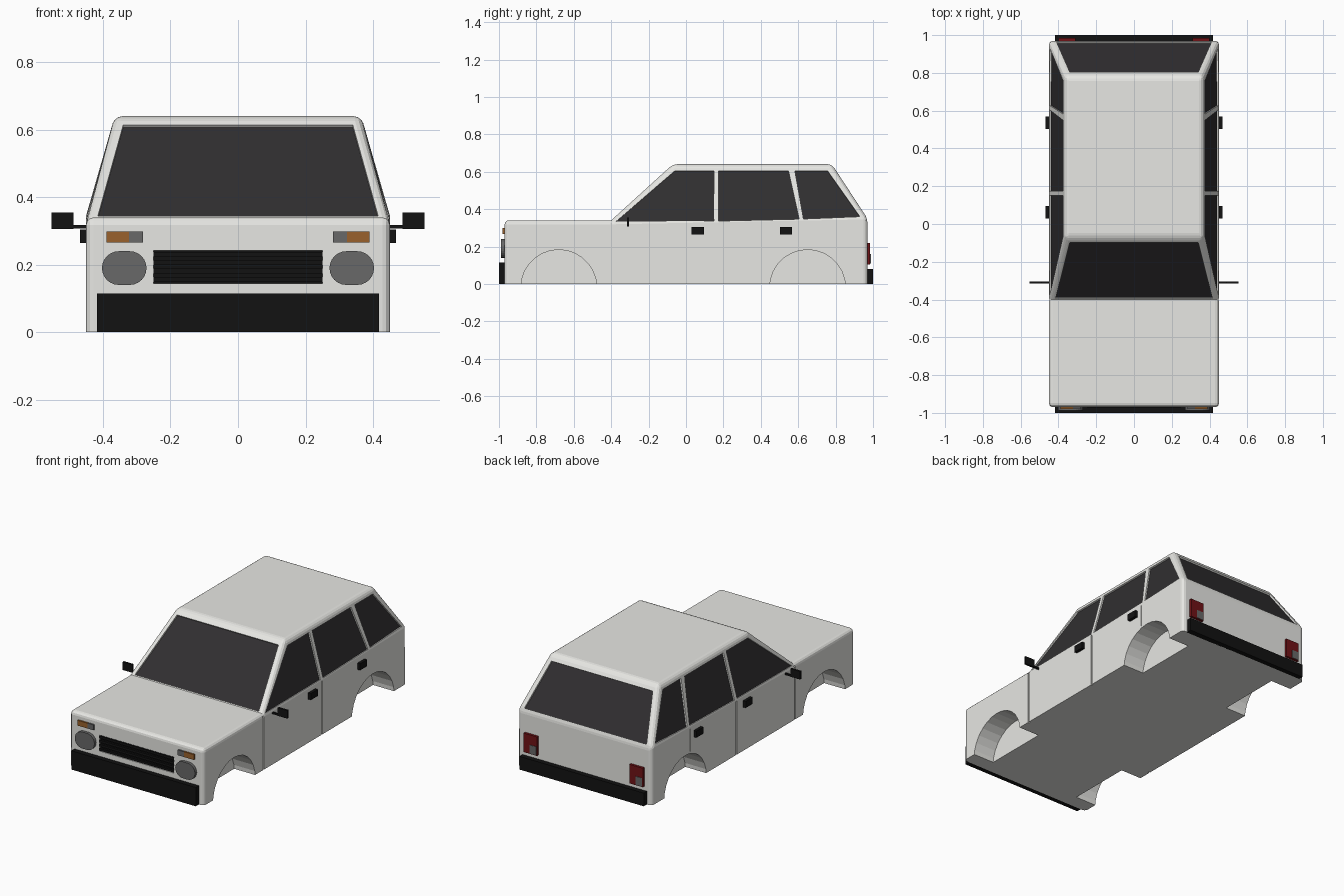
import bpy, bmesh
from math import cos, sin, pi
from mathutils import Vector as V

if "Cube" in bpy.data.objects:
    bpy.data.objects.remove(bpy.data.objects["Cube"])


def material(name, r, g, b):
    m = bpy.data.materials.new(name)
    m.diffuse_color = (r, g, b, 1)
    m.use_nodes = True
    m.node_tree.nodes["Principled BSDF"].inputs["Base Color"].default_value = m.diffuse_color
    return m


white = material("white_paint", 0.80, 0.80, 0.77)
glass = material("dark_glass", 0.03, 0.028, 0.03)
black = material("black_trim", 0.006, 0.006, 0.006)
lens = material("grey_lens", 0.14, 0.14, 0.14)
amber = material("amber_lens", 0.32, 0.12, 0.025)
red = material("red_lens", 0.16, 0.006, 0.008)


def finish(name, bm, mat=None):
    me = bpy.data.meshes.new(name)
    bm.to_mesh(me)
    bm.free()
    ob = bpy.data.objects.new(name, me)
    bpy.context.collection.objects.link(ob)
    if mat:
        me.materials.append(mat)
    return ob


def prism(bm, pts, vec):
    """Closed solid: polygon pts swept along vec."""
    a = [bm.verts.new(p) for p in pts]
    b = [bm.verts.new(V(p) + V(vec)) for p in pts]
    n = len(a)
    fs = [bm.faces.new(a), bm.faces.new(b)]
    fs += [bm.faces.new((a[i], a[(i + 1) % n], b[(i + 1) % n], b[i])) for i in range(n)]
    bmesh.ops.recalc_face_normals(bm, faces=fs)


def add_box(bm, x0, x1, y0, y1, z0, z1):
    prism(bm, [(x0, y0, z0), (x1, y0, z0), (x1, y1, z0), (x0, y1, z0)], (0, 0, z1 - z0))


def box(name, mat, *ranges, mirror=False):
    bm = bmesh.new()
    add_box(bm, *ranges)
    if mirror:
        add_box(bm, -ranges[1], -ranges[0], *ranges[2:])
    return finish(name, bm, mat)


# Body shell: lower tub plus tapered cabin
bm = bmesh.new()
profile = [(-.97, 0, .45), (.97, 0, .45), (.97, .35, .45), (.78, .64, .365),
           (-.07, .64, .365), (-.40, .34, .45), (-.97, .34, .45)]
L = [bm.verts.new((-x, y, z)) for y, z, x in profile]
R = [bm.verts.new((x, y, z)) for y, z, x in profile]
for s in (L, R):
    bm.faces.new([s[i] for i in (0, 1, 2, 5, 6)])
    bm.faces.new([s[i] for i in (5, 2, 3, 4)])
for i in range(7):
    j = (i + 1) % 7
    bm.faces.new((L[i], L[j], R[j], R[i]))
bmesh.ops.recalc_face_normals(bm, faces=bm.faces)
edges = [e for e in bm.edges if e.calc_face_angle_signed() > 0.4
         and max(v.co.z for v in e.verts) > 0.01]
bmesh.ops.bevel(bm, geom=edges, offset=.022, segments=3, profile=.5, affect='EDGES')
body = finish("body", bm, white)

# Windows: each gets a recess cutter and a pane
cut = bmesh.new()
DEPTH = .012


def window(name, pts):
    pts = [V(p) for p in pts]
    n = (pts[1] - pts[0]).cross(pts[3] - pts[0]).normalized()
    if n.dot(sum(pts, V()) / 4 - V((0, .3, .3))) < 0:
        n = -n
    prism(cut, [p - n * DEPTH for p in pts], n * (DEPTH + .03))
    pane = bmesh.new()
    prism(pane, [p - n * (DEPTH + .002) for p in pts], n * .004)
    finish(name, pane, glass)


def side_x(z):
    return .45 - max(0, z - .345) * .085 / .295


side_windows = {
    "front_window": [(-.375, .335), (.15, .337), (.15, .605), (-.06, .605)],
    "rear_door_window": [(.175, .337), (.605, .347), (.548, .605), (.175, .605)],
    "quarter_window": [(.628, .348), (.93, .36), (.757, .605), (.582, .605)],
}
for s, tag in ((1, "right_"), (-1, "left_")):
    for name, pts in side_windows.items():
        window(tag + name, [(s * side_x(z), y, z) for y, z in pts])
window("windshield", [(-.415, -.395, .345), (.415, -.395, .345),
                      (.34, -.099, .614), (-.34, -.099, .614)])
window("rear_window", [(-.41, .963, .36), (.41, .963, .36),
                       (.34, .804, .603), (-.34, .804, .603)])

# Wheel arches, door seams and grille opening
for s in (1, -1):
    for yc in (-.68, .65):
        prism(cut, [(s * .31, yc + .203 * cos(2 * pi * i / 28), -.02 + .203 * sin(2 * pi * i / 28))
                    for i in range(28)], (s * .2, 0, 0))
    for y, w, z in ((-.40, .005, -.02), (.16, .005, -.02), (.602, .002, .19)):
        x0, x1 = sorted((s * .442, s * .47))
        add_box(cut, x0, x1, y - w, y + w, z, .325)
add_box(cut, -.25, .25, -1, -.955, .145, .242)
cutter = finish("body_cutter", cut)
cutter.hide_render = True
cutter.hide_viewport = True
mod = body.modifiers.new("cutouts", 'BOOLEAN')
mod.operation = 'DIFFERENCE'
mod.solver = 'EXACT'
mod.use_self = True
mod.object = cutter

# Bumpers
box("front_bumper", black, -.417, .417, -1, -.965, 0, .114)
box("rear_bumper", black, -.417, .417, .965, 1, 0, .08)

# Grille backing with slats
bm = bmesh.new()
add_box(bm, -.25, .25, -.96, -.95, .145, .242)
for i in range(4):
    z = .149 + i * .025
    add_box(bm, -.25, .25, -.972, -.958, z, z + .014)
finish("grille", bm, black)

# Headlights: stadium outline
bm = bmesh.new()
for s in (1, -1):
    pts = []
    for i in range(26):
        side = 1 if i < 13 else -1
        a = -pi / 2 + pi * (i % 13) / 12 + (0 if side > 0 else pi)
        pts.append((s * .337 + side * .016 + .05 * cos(a), -.988, .19 + .05 * sin(a)))
    prism(bm, pts, (0, .025, 0))
finish("headlights", bm, lens)

# Indicators and side lamps
box("indicators", amber, .323, .39, -.98, -.96, .266, .298, mirror=True)
box("side_lamps", lens, .282, .323, -.98, -.96, .266, .298, mirror=True)

# Tail lights with a grey reversing lens
for tag, x in (("right", .31), ("left", -.40)):
    box(tag + "_tail_light", red, x, x + .09, .96, .985, .105, .22)
    box(tag + "_reversing_light", lens, x + .004, x + .048, .96, .988, .109, .16)

# Door handles
box("front_door_handles", black, .445, .468, .03, .096, .264, .304, mirror=True)
box("rear_door_handles", black, .445, .468, .502, .568, .264, .304, mirror=True)

# Wing mirrors with stalks
box("mirror_stalks", black, .44, .492, -.315, -.305, .307, .317, mirror=True)
box("wing_mirrors", black, .487, .552, -.316, -.304, .306, .355, mirror=True)
